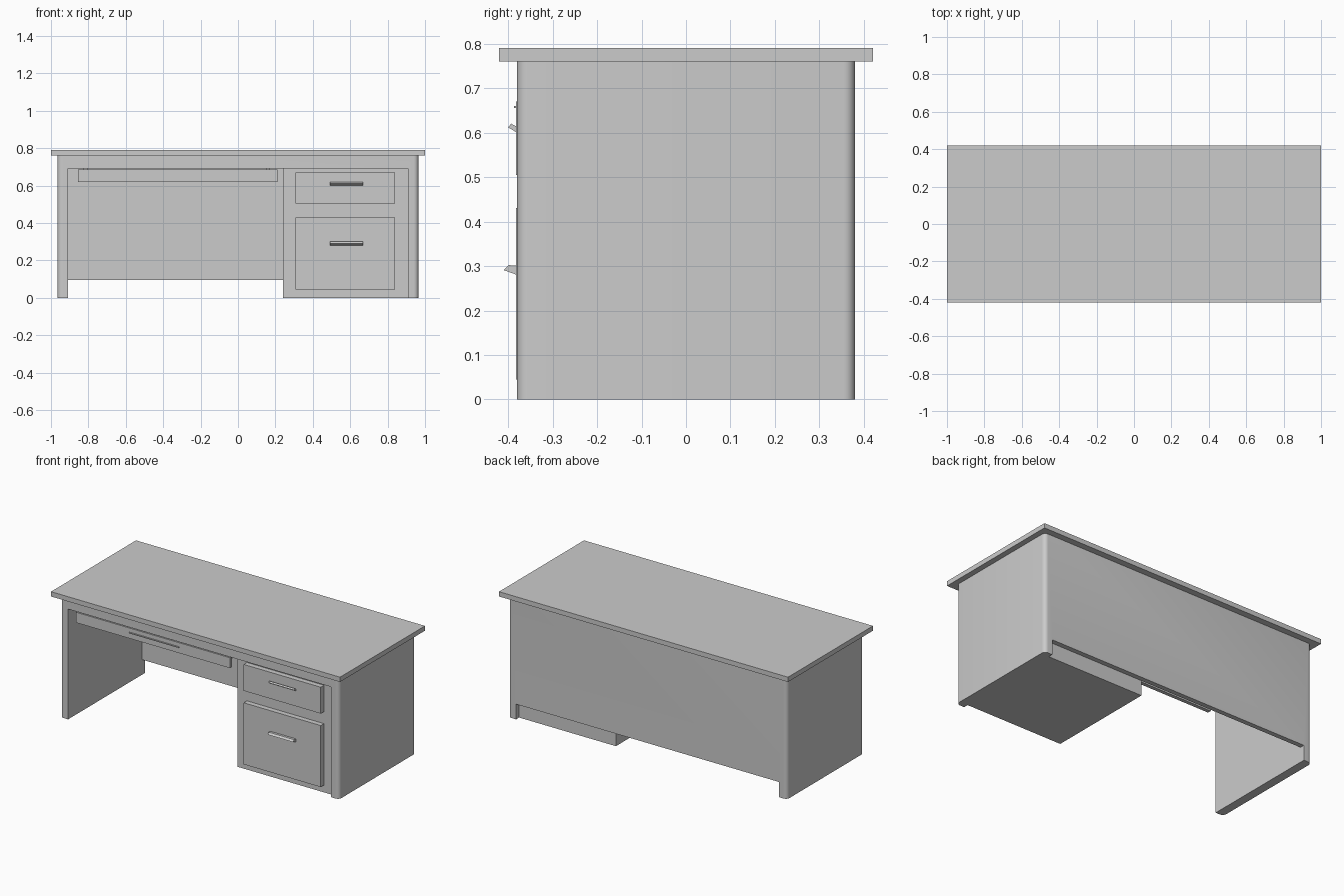
import bpy
import bmesh
import math

default = bpy.data.objects.get("Cube")
if default:
    bpy.data.objects.remove(default, do_unlink=True)

GREY = (0.6, 0.6, 0.6, 1.0)
grey = bpy.data.materials.new("plain grey")
grey.use_nodes = True
grey.diffuse_color = GREY
grey.node_tree.nodes["Principled BSDF"].inputs["Base Color"].default_value = GREY


def add_object(name, bm):
    bmesh.ops.recalc_face_normals(bm, faces=bm.faces)
    mesh = bpy.data.meshes.new(name)
    bm.to_mesh(mesh)
    bm.free()
    mesh.materials.append(grey)
    obj = bpy.data.objects.new(name, mesh)
    bpy.context.collection.objects.link(obj)
    return obj


def box(name, x, y, z, round_uprights=0):
    """Box from (min, max) ranges, optionally with rounded vertical edges."""
    bm = bmesh.new()
    bmesh.ops.create_cube(bm, size=1)
    for v in bm.verts:
        v.co = [r[0] if c < 0 else r[1] for c, r in zip(v.co, (x, y, z))]
    if round_uprights:
        uprights = [e for e in bm.edges
                    if abs(e.verts[0].co.z - e.verts[1].co.z) > 0.01]
        bmesh.ops.bevel(bm, geom=uprights, offset=round_uprights,
                        segments=6, profile=0.5, affect='EDGES')
    return add_object(name, bm)


def bar(name, x, profile):
    """Extrude a (y, z) profile along x."""
    bm = bmesh.new()
    face = bm.faces.new([bm.verts.new((x[0], y, z)) for y, z in profile])
    out = bmesh.ops.extrude_face_region(bm, geom=[face])
    for v in out["geom"]:
        if isinstance(v, bmesh.types.BMVert):
            v.co.x = x[1]
    return add_object(name, bm)


def select_only(obj):
    bpy.ops.object.select_all(action='DESELECT')
    obj.select_set(True)
    bpy.context.view_layer.objects.active = obj


def cut(obj, cutter):
    select_only(obj)
    mod = obj.modifiers.new("cut", 'BOOLEAN')
    mod.operation = 'DIFFERENCE'
    mod.solver = 'EXACT'
    mod.object = cutter
    bpy.ops.object.modifier_apply(modifier=mod.name)
    bpy.data.objects.remove(cutter, do_unlink=True)


# Worktop
box("worktop", (-1, 1), (-0.42, 0.42), (0.76, 0.79))

# Shell: two side panels, top rail and back panel with rounded corners
shell = box("shell", (-0.965, 0.965), (-0.38, 0.38), (0, 0.76), 0.025)
cut(shell, box("knee_space", (-0.91, 0.91), (-0.5, 0.35), (-0.1, 0.69)))
cut(shell, box("back_gap", (-0.91, 0.91), (0.2, 0.5), (-0.1, 0.095)))
select_only(shell)
bpy.ops.object.shade_smooth_by_angle(angle=math.radians(35))

# Drawer cabinet with its two drawer fronts
box("drawer_cabinet", (0.24, 0.91), (-0.35, 0.35), (0, 0.69))
box("upper_drawer_front", (0.307, 0.84), (-0.382, -0.35), (0.505, 0.67))
box("lower_drawer_front", (0.307, 0.84), (-0.382, -0.35), (0.045, 0.43))

# Slanted drawer pulls
bar("upper_drawer_pull", (0.492, 0.668),
    [(-0.38, 0.60), (-0.40, 0.612), (-0.393, 0.62), (-0.38, 0.613)])
bar("lower_drawer_pull", (0.492, 0.668),
    [(-0.38, 0.28), (-0.41, 0.291), (-0.399, 0.302), (-0.38, 0.301)])

# Wide centre drawer with a thin lip, hung on two runners
box("centre_drawer_front", (-0.855, 0.21), (-0.38, -0.357), (0.62, 0.685))
box("centre_drawer_tray", (-0.805, 0.15), (-0.357, 0.2), (0.635, 0.68))
box("centre_drawer_lip", (-0.485, -0.14), (-0.387, -0.38), (0.655, 0.66))
for side, x in (("right", -0.825), ("left", 0.15)):
    box(side + "_drawer_runner", (x, x + 0.02), (-0.357, 0.2), (0.64, 0.69))
